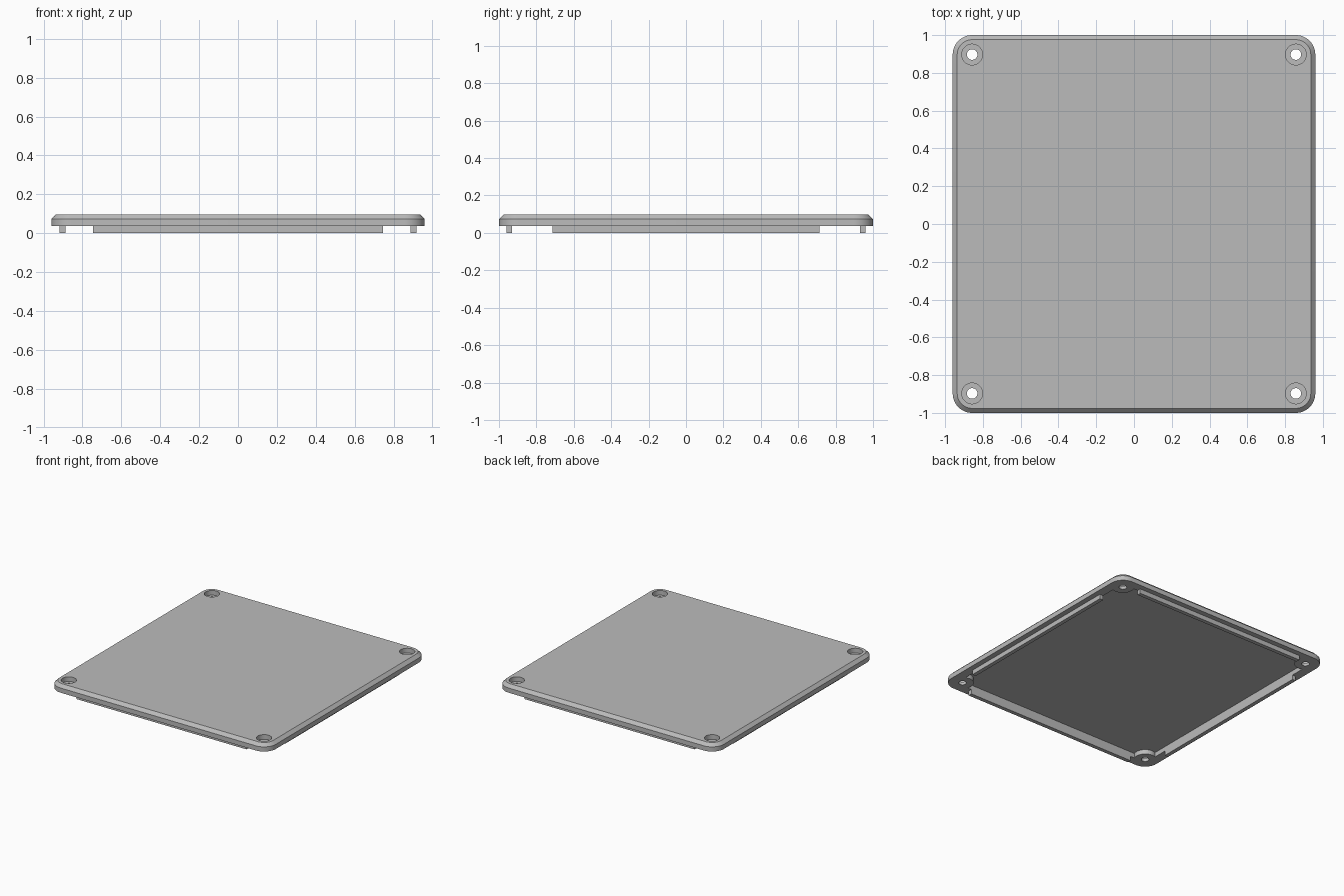
import bpy
import bmesh
from math import cos, sin, pi

if "Cube" in bpy.data.objects:
    bpy.data.objects.remove(bpy.data.objects["Cube"])

HALF_X, HALF_Y = 0.96, 1.0        # outer half sizes
RADIUS = 0.103                    # corner radius, concentric with the screws
BASE, TOP, CHAMFER = 0.036, 0.097, 0.024
WALL_X, WALL_Y = 0.888, 0.929     # inner faces of the rim
POCKET_TOP = 0.072
LIP = 0.031
SCREWS = [(sx * (HALF_X - RADIUS), sy * (HALF_Y - RADIUS))
          for sx in (-1, 1) for sy in (-1, 1)]

grey = bpy.data.materials.new("light_grey_plastic")
grey.use_nodes = True
grey.diffuse_color = (0.5, 0.5, 0.5, 1)
grey.node_tree.nodes["Principled BSDF"].inputs["Base Color"].default_value = (0.5, 0.5, 0.5, 1)


def make_object(name, bm):
    bmesh.ops.recalc_face_normals(bm, faces=bm.faces)
    mesh = bpy.data.meshes.new(name)
    bm.to_mesh(mesh)
    bm.free()
    mesh.materials.append(grey)
    obj = bpy.data.objects.new(name, mesh)
    bpy.context.collection.objects.link(obj)
    return obj


def box(name, x0, x1, y0, y1, z0, z1):
    bm = bmesh.new()
    bmesh.ops.create_cube(bm, size=1)
    for v in bm.verts:
        v.co.x = x1 if v.co.x > 0 else x0
        v.co.y = y1 if v.co.y > 0 else y0
        v.co.z = z1 if v.co.z > 0 else z0
    return make_object(name, bm)


def cylinders(name, radius, z0, z1):
    """One upright cylinder at each screw position."""
    bm = bmesh.new()
    for x, y in SCREWS:
        made = bmesh.ops.create_cone(bm, cap_ends=True, segments=48, radius1=radius,
                                     radius2=radius, depth=z1 - z0)
        bmesh.ops.translate(bm, verts=made["verts"], vec=(x, y, (z0 + z1) / 2))
    return make_object(name, bm)


def subtract(target, cutter):
    cutter.hide_render = True
    mod = target.modifiers.new("cut", "BOOLEAN")
    mod.operation, mod.solver, mod.object = "DIFFERENCE", "EXACT", cutter
    bpy.context.view_layer.objects.active = target
    bpy.ops.object.modifier_apply(modifier=mod.name)
    bpy.data.objects.remove(cutter)


def rounded_ring(bm, inset, z, steps=12):
    r = RADIUS - inset
    ring = []
    for q, (sx, sy) in enumerate([(1, 1), (-1, 1), (-1, -1), (1, -1)]):
        for i in range(steps + 1):
            a = (q + i / steps) * pi / 2
            ring.append(bm.verts.new((sx * (HALF_X - RADIUS) + r * cos(a),
                                      sy * (HALF_Y - RADIUS) + r * sin(a), z)))
    return ring


# Lid plate: rounded slab with a chamfered top edge
bm = bmesh.new()
rings = [rounded_ring(bm, 0, BASE), rounded_ring(bm, 0, TOP - CHAMFER),
         rounded_ring(bm, CHAMFER, TOP)]
for low, high in zip(rings, rings[1:]):
    for i in range(len(low)):
        j = (i + 1) % len(low)
        bm.faces.new((low[i], low[j], high[j], high[i]))
bm.faces.new(rings[0])
bm.faces.new(rings[-1])
lid = make_object("lid_plate", bm)

# Hollow underside, leaving round screw bosses in the corners
pocket = box("pocket_cutter", -WALL_X, WALL_X, -WALL_Y, WALL_Y, -0.1, POCKET_TOP)
subtract(pocket, cylinders("boss_shape", 0.08, -0.2, 0.2))
subtract(lid, pocket)

# Countersunk screw holes
subtract(lid, cylinders("screw_head_cutter", 0.055, 0.06, 0.2))
subtract(lid, cylinders("screw_hole_cutter", 0.028, -0.1, 0.15))

# Locating lips under the rim
for side, s in (("left", 1), ("right", -1)):
    xs = sorted((s * WALL_X, s * (WALL_X + LIP)))
    box(side + "_lip", *xs, -0.714, 0.714, 0, BASE)
for side, s in (("back", 1), ("front", -1)):
    ys = sorted((s * WALL_Y, s * (WALL_Y + LIP)))
    box(side + "_lip", -0.747, 0.747, *ys, 0, BASE)

# Smooth the round parts, keep edges sharp
bpy.ops.object.select_all(action="DESELECT")
lid.select_set(True)
bpy.context.view_layer.objects.active = lid
bpy.ops.object.shade_smooth_by_angle(angle=pi / 6)
